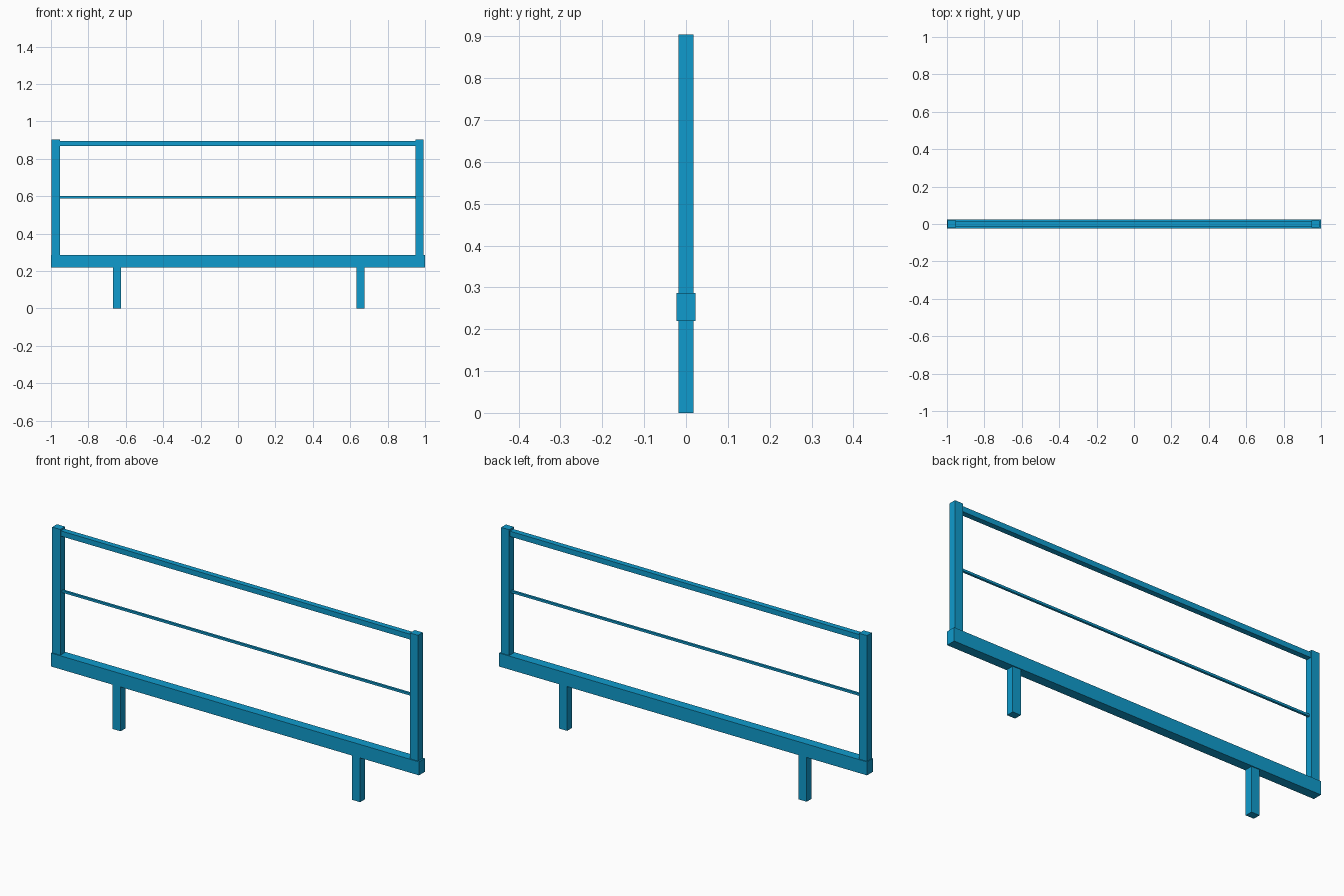
import bpy

cube = bpy.data.objects.get("Cube")
if cube:
    bpy.data.objects.remove(cube, do_unlink=True)

# Single painted-metal colour
paint = bpy.data.materials.new("blue_paint")
paint.use_nodes = True
blue = (0.005, 0.33, 0.61, 1)
paint.diffuse_color = blue
paint.node_tree.nodes["Principled BSDF"].inputs["Base Color"].default_value = blue


def bar(name, x, z, depth):
    """Rectangular bar spanning the x and z ranges, centred on y = 0."""
    bpy.ops.mesh.primitive_cube_add(size=1)
    obj = bpy.context.object
    obj.name = name
    obj.location = ((x[0] + x[1]) / 2, 0, (z[0] + z[1]) / 2)
    obj.scale = (x[1] - x[0], depth, z[1] - z[0])
    bpy.ops.object.transform_apply(location=True, rotation=False, scale=True)
    obj.data.materials.append(paint)
    return obj


beam_bottom, beam_top = 0.22, 0.286
post_width, post_depth = 0.044, 0.037

# Base beam
bar("base_beam", (-1, 1), (beam_bottom, beam_top), 0.046)

# Uprights and legs, each given by its centre along the beam
for side, post_x, leg_x in (("right", -0.975, -0.647), ("left", 0.97, 0.655)):
    half = post_width / 2
    bar(side + "_post", (post_x - half, post_x + half), (beam_top, 0.904), post_depth)
    bar(side + "_leg", (leg_x - half, leg_x + half), (0, beam_bottom), post_depth)

# Rails between the uprights
inner = (-0.953, 0.948)
bar("top_rail", inner, (0.869, 0.895), 0.027)
bar("middle_rail", inner, (0.589, 0.6), 0.011)
